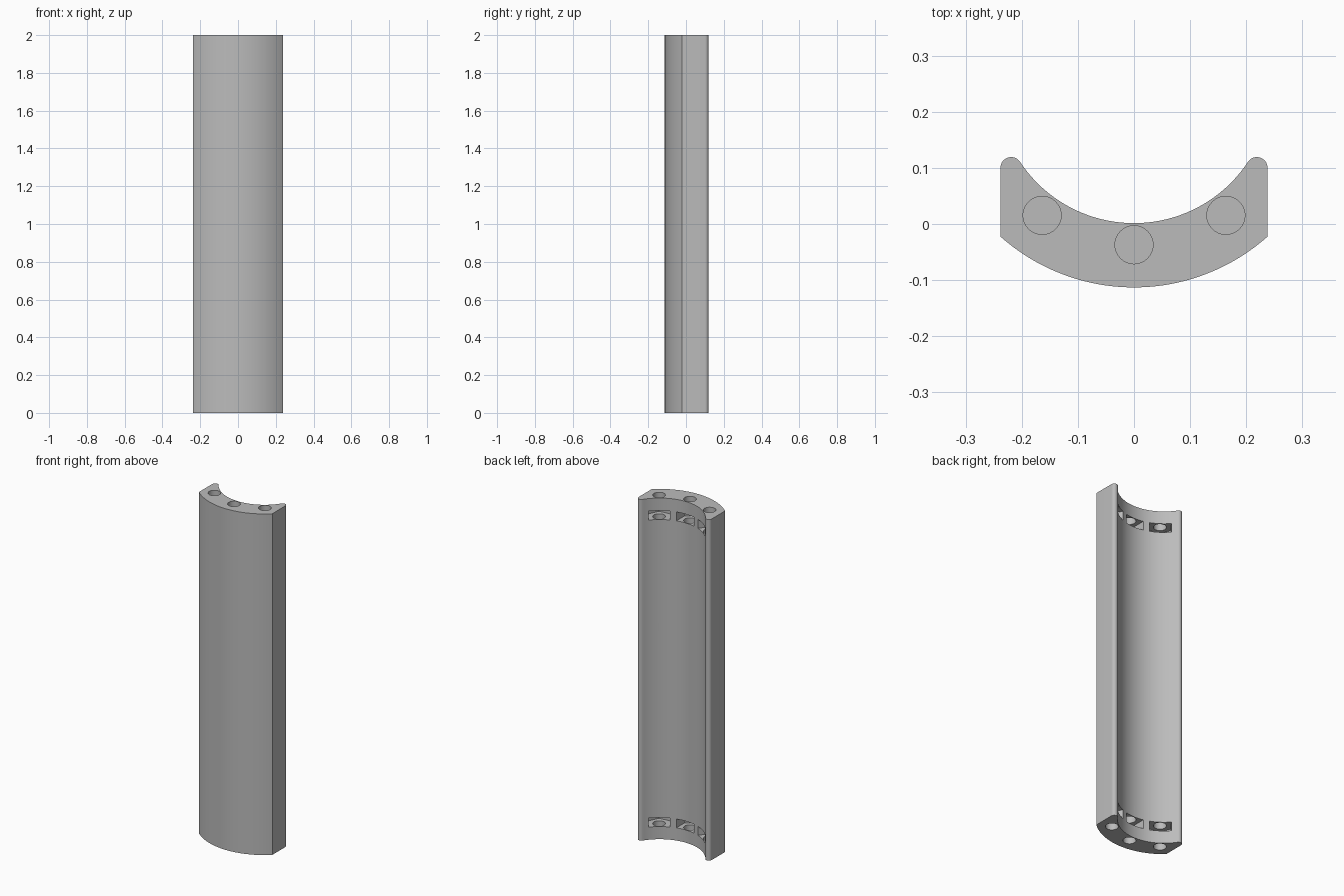
import bpy, bmesh
from math import sin, cos, pi, radians, hypot, atan2
from mathutils import Vector, Matrix

cube = bpy.data.objects.get("Cube")
if cube:
    bpy.data.objects.remove(cube)

HEIGHT = 2.0
AXIS_Y = 0.245            # centre of both shell arcs
R_OUT, R_IN = 0.358, 0.2435
HALF_W = 0.238
TIP_R = 0.019
BOLT_R, HOLE_R, HOLE_DEPTH = 0.282, 0.034, 0.25
NUT_HALF, NUT_HEIGHT, NUT_Z = 0.057, 0.052, 0.1

grey = bpy.data.materials.new("plain grey")
grey.use_nodes = True
colour = (0.5, 0.5, 0.5, 1)
grey.diffuse_color = colour
grey.node_tree.nodes["Principled BSDF"].inputs["Base Color"].default_value = colour


def arc(cx, cy, r, a0, a1, n):
    return [(cx + r * cos(a0 + (a1 - a0) * i / n),
             cy + r * sin(a0 + (a1 - a0) * i / n)) for i in range(n + 1)]


def prism(name, outline, z0, z1):
    """Extrude a closed outline from z0 to z1."""
    bm = bmesh.new()
    face = bm.faces.new([bm.verts.new((x, y, z0)) for x, y in outline])
    new = bmesh.ops.extrude_face_region(bm, geom=[face])["geom"]
    bmesh.ops.translate(bm, vec=(0, 0, z1 - z0),
                        verts=[v for v in new if isinstance(v, bmesh.types.BMVert)])
    bmesh.ops.recalc_face_normals(bm, faces=bm.faces)
    mesh = bpy.data.meshes.new(name)
    bm.to_mesh(mesh)
    bm.free()
    obj = bpy.data.objects.new(name, mesh)
    bpy.context.collection.objects.link(obj)
    mesh.materials.append(grey)
    return obj


# Curved shell: outer arc, straight sides, rounded tips, inner arc
tip_x = HALF_W - TIP_R
tip_y = AXIS_Y - ((R_IN + TIP_R) ** 2 - tip_x ** 2) ** 0.5
to_axis = atan2(AXIS_Y - tip_y, -tip_x)
half_out = atan2(HALF_W, (R_OUT ** 2 - HALF_W ** 2) ** 0.5)
half_in = atan2(tip_x, AXIS_Y - tip_y)
outline = arc(0, AXIS_Y, R_OUT, -pi / 2 - half_out, -pi / 2 + half_out, 40)
outline += arc(tip_x, tip_y, TIP_R, 0, to_axis, 12)
outline += arc(0, AXIS_Y, R_IN, -pi / 2 + half_in, -pi / 2 - half_in, 40)[1:-1]
outline += arc(-tip_x, tip_y, TIP_R, pi - to_axis, pi, 12)
shell = prism("curved_shell", outline, 0, HEIGHT)


def cut(cutter):
    mod = shell.modifiers.new("cut", 'BOOLEAN')
    mod.operation = 'DIFFERENCE'
    mod.solver = 'EXACT'
    mod.object = cutter
    bpy.context.view_layer.objects.active = shell
    bpy.ops.object.modifier_apply(modifier=mod.name)
    bpy.data.objects.remove(cutter)


# Blind bolt holes in both ends, each crossed by a hexagonal nut slot
nut_side = NUT_HALF / 3 ** 0.5
slot = [(-NUT_HALF, 0.12), (-NUT_HALF, -nut_side), (0, -2 * nut_side),
        (NUT_HALF, -nut_side), (NUT_HALF, 0.12)]
for angle in (-35.5, 0, 35.5):
    a = radians(angle)
    centre = Vector((BOLT_R * sin(a), AXIS_Y - BOLT_R * cos(a)))
    turn = Matrix.Rotation(a, 2)
    nut = [centre + turn @ Vector(p) for p in slot]
    hole = arc(centre.x, centre.y, HOLE_R, 0, 2 * pi, 32)[:-1]
    for at_top in (False, True):
        mid = HEIGHT - NUT_Z if at_top else NUT_Z
        low, high = ((HEIGHT - HOLE_DEPTH, HEIGHT + 0.05) if at_top
                     else (-0.05, HOLE_DEPTH))
        cut(prism("hole_cutter", hole, low, high))
        cut(prism("slot_cutter", nut, mid - NUT_HEIGHT / 2, mid + NUT_HEIGHT / 2))

bpy.ops.object.select_all(action='DESELECT')
shell.select_set(True)
bpy.context.view_layer.objects.active = shell
bpy.ops.object.shade_smooth_by_angle(angle=radians(25))
